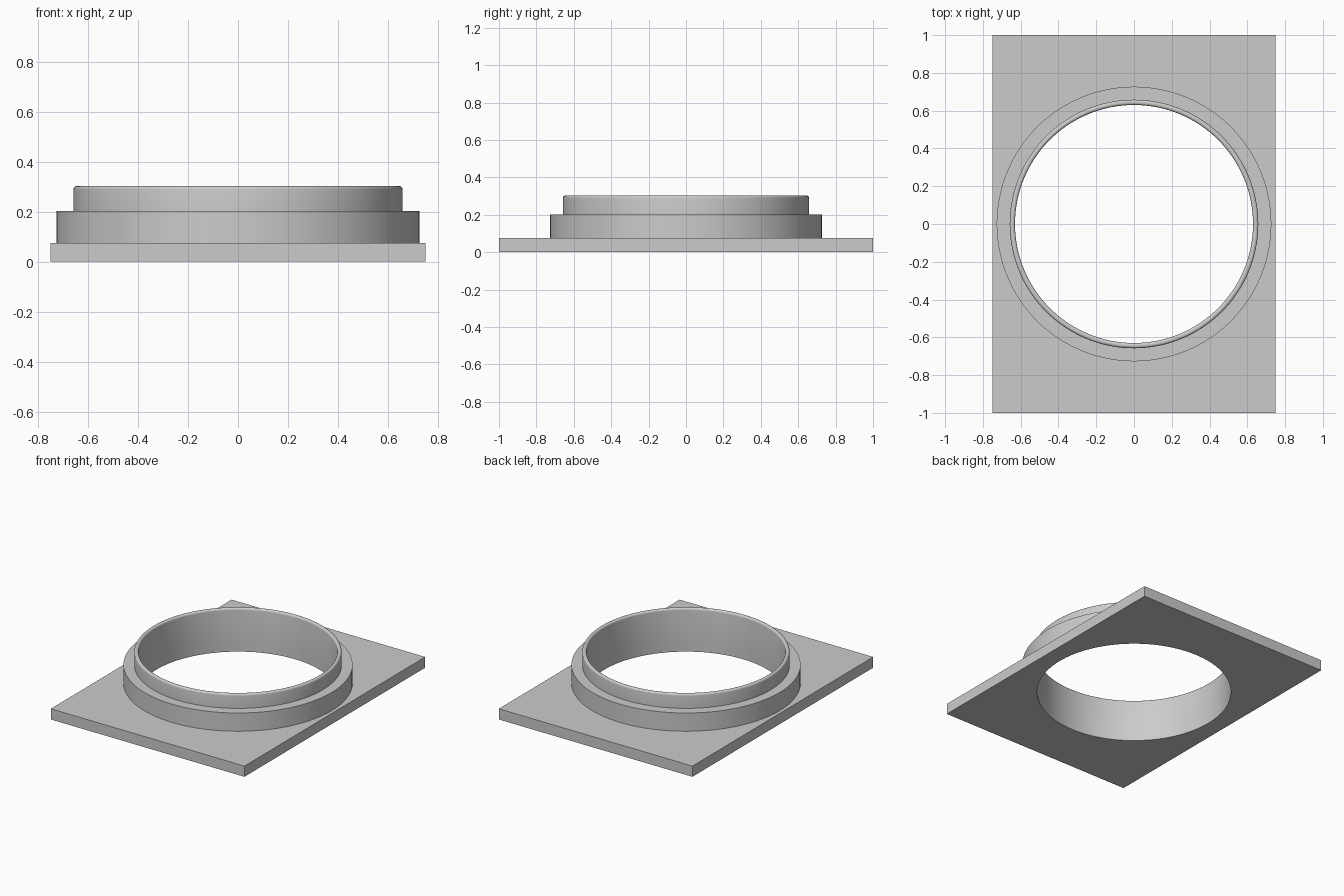
import bpy, bmesh
from math import sin, cos, pi, radians
from mathutils import Vector, Matrix

cube = bpy.data.objects.get("Cube")
if cube:
    bpy.data.objects.remove(cube, do_unlink=True)

SEGMENTS = 128
HALF_X, HALF_Y = 0.75, 1.0
PLATE_TOP, STEP_TOP, LIP_TOP = 0.075, 0.203, 0.303
BORE, NECK, STEP = 0.63, 0.658, 0.727
ROUND = 0.013

grey = bpy.data.materials.new("plain grey")
grey.use_nodes = True
color = (0.6, 0.6, 0.6, 1)
grey.diffuse_color = color
grey.node_tree.nodes["Principled BSDF"].inputs["Base Color"].default_value = color


def add_object(name, bm):
    bmesh.ops.recalc_face_normals(bm, faces=bm.faces)
    mesh = bpy.data.meshes.new(name)
    bm.to_mesh(mesh)
    bm.free()
    mesh.materials.append(grey)
    obj = bpy.data.objects.new(name, mesh)
    bpy.context.collection.objects.link(obj)
    bpy.ops.object.select_all(action="DESELECT")
    obj.select_set(True)
    bpy.context.view_layer.objects.active = obj
    bpy.ops.object.shade_smooth_by_angle(angle=radians(30))
    return obj


def add_loop(bm, points):
    verts = [bm.verts.new(p) for p in points]
    return [bm.edges.new((a, b)) for a, b in zip(verts, verts[1:] + verts[:1])]


# Base plate: rectangle with a round bore, extruded upward
bm = bmesh.new()
edges = add_loop(bm, [(sx * HALF_X, sy * HALF_Y, 0)
                      for sx, sy in ((-1, -1), (1, -1), (1, 1), (-1, 1))])
edges += add_loop(bm, [(BORE * cos(2 * pi * i / SEGMENTS),
                        BORE * sin(2 * pi * i / SEGMENTS), 0) for i in range(SEGMENTS)])
bmesh.ops.triangle_fill(bm, edges=edges, use_beauty=True, normal=(0, 0, 1))
top = bmesh.ops.extrude_face_region(bm, geom=bm.faces[:], use_keep_orig=True)
bmesh.ops.translate(bm, vec=(0, 0, PLATE_TOP),
                    verts=[g for g in top["geom"] if isinstance(g, bmesh.types.BMVert)])
add_object("base_plate", bm)

# Stepped collar: revolved profile with a rounded lip
profile = [(STEP, PLATE_TOP), (STEP, STEP_TOP), (NECK, STEP_TOP)]
for center, start in ((NECK - ROUND, 0), (BORE + ROUND, pi / 2)):
    for i in range(6):
        a = start + i * pi / 10
        profile.append((center + ROUND * cos(a), LIP_TOP - ROUND + ROUND * sin(a)))
profile.append((BORE, PLATE_TOP))

bm = bmesh.new()
verts = [bm.verts.new((r, 0, z)) for r, z in profile]
line = [bm.edges.new(pair) for pair in zip(verts, verts[1:])]
bmesh.ops.spin(bm, geom=verts + line, cent=(0, 0, 0), axis=(0, 0, 1),
               angle=2 * pi, steps=SEGMENTS, use_merge=True)
bmesh.ops.remove_doubles(bm, verts=bm.verts, dist=0.0001)
add_object("stepped_collar", bm)
